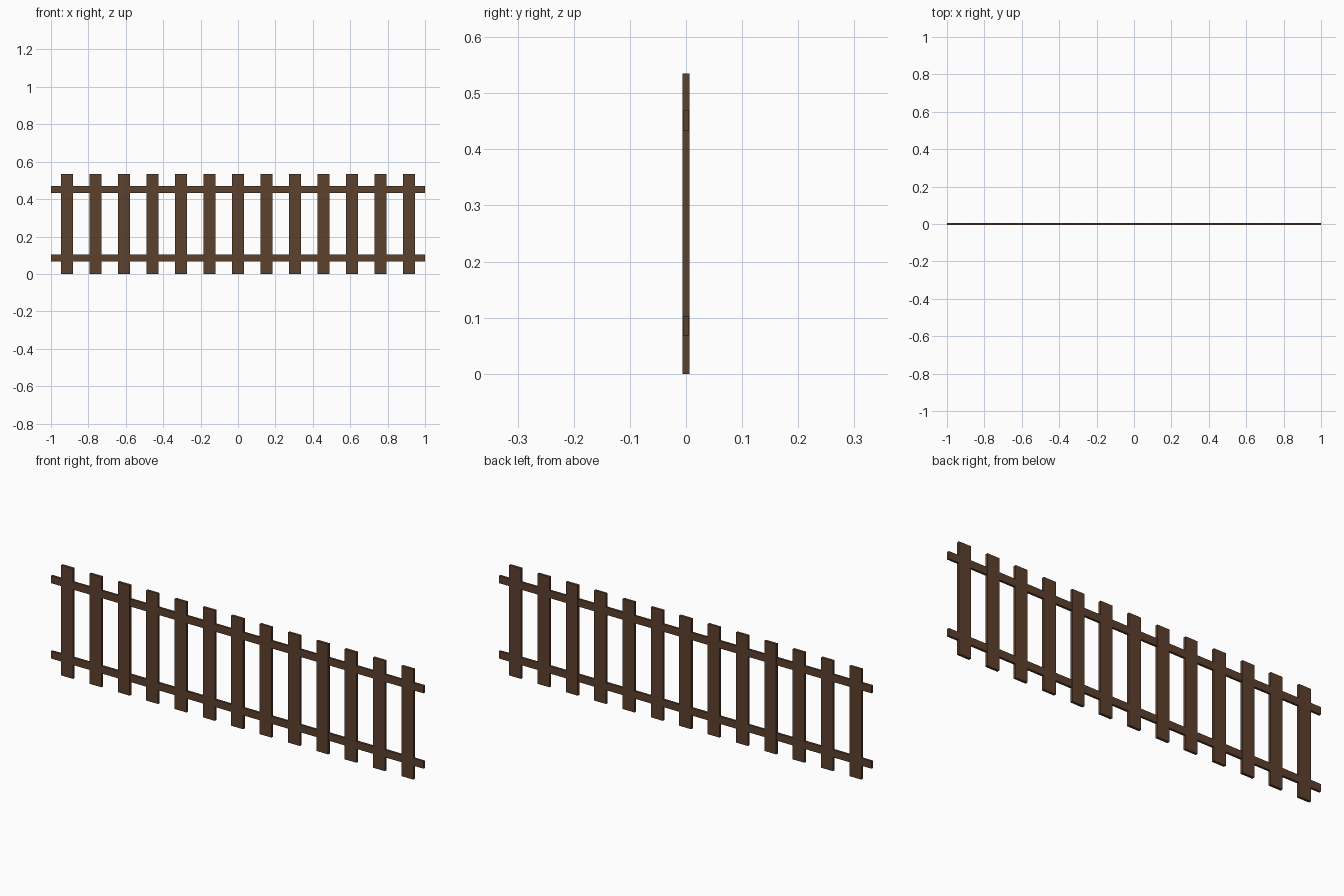
import bpy

if "Cube" in bpy.data.objects:
    bpy.data.objects.remove(bpy.data.objects["Cube"])

# Single brown wood colour
wood = bpy.data.materials.new("dark brown wood")
wood.diffuse_color = (0.107, 0.052, 0.027, 1)
wood.use_nodes = True
wood.node_tree.nodes["Principled BSDF"].inputs["Base Color"].default_value = wood.diffuse_color


def board(name, size, location):
    bpy.ops.mesh.primitive_cube_add(size=1, location=location)
    ob = bpy.context.object
    ob.name = name
    ob.scale = size
    bpy.ops.object.transform_apply(location=False, rotation=False, scale=True)
    ob.data.materials.append(wood)
    return ob


# Thirteen upright pickets
COUNT, SPACING, HEIGHT = 13, 0.1523, 0.535
for i in range(COUNT):
    x = (i - (COUNT - 1) / 2) * SPACING
    board(f"picket_{i + 1}", (0.064, 0.0125, HEIGHT), (x, 0, HEIGHT / 2))

# Two horizontal rails passing through the pickets
board("lower_rail", (2.0, 0.011, 0.036), (0, 0, 0.085))
board("upper_rail", (2.0, 0.011, 0.036), (0, 0, 0.451))
